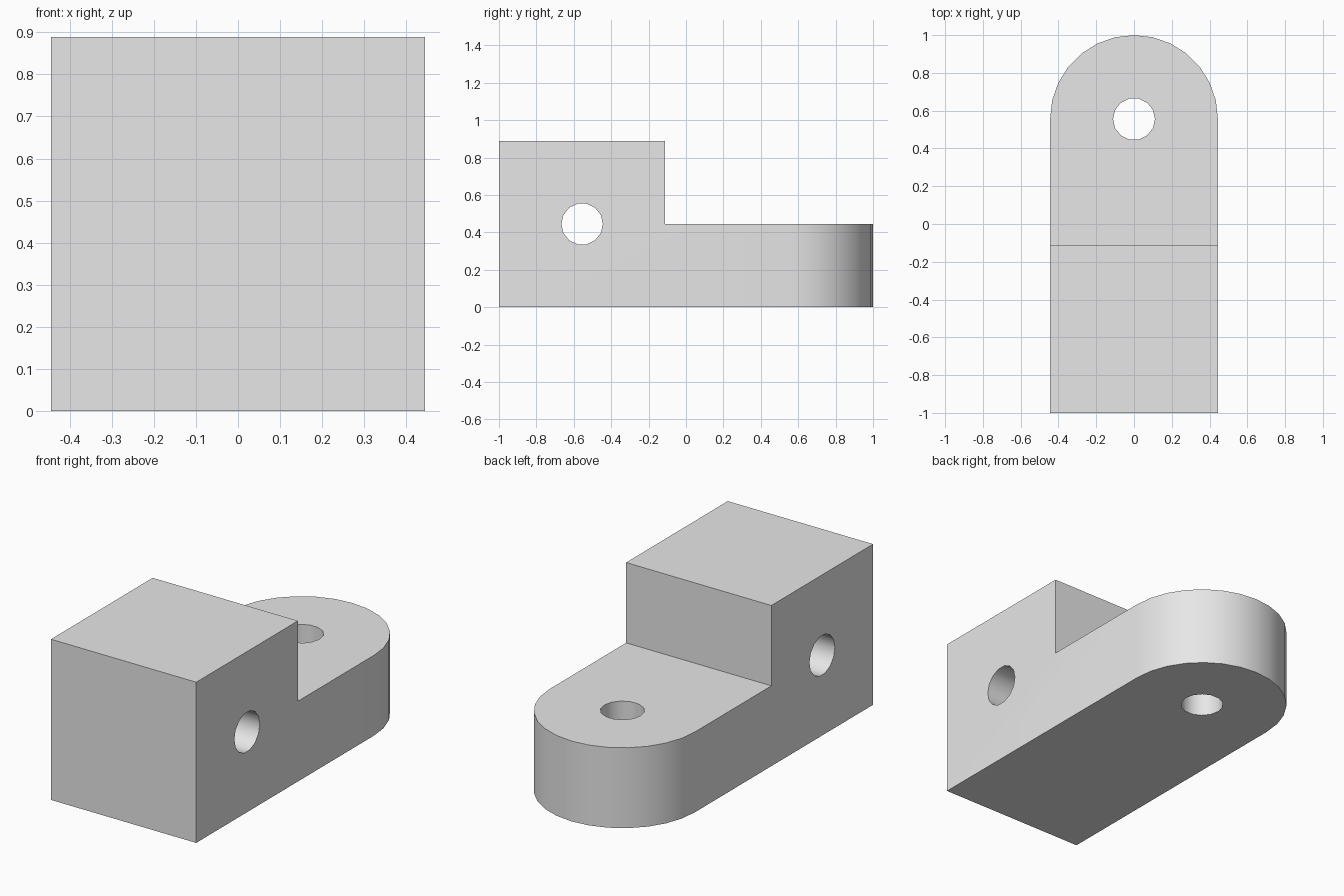
import bpy
import bmesh
from math import pi, sin, cos, radians
from mathutils import Vector

U = 4 / 9            # half width, step height and end radius
HOLE_R = U / 4
END_Y = 1 - U        # centre of the rounded end
STEP_Y = -1 + 2 * U  # back face of the tall block
SEGMENTS = 14

cube = bpy.data.objects.get("Cube")
if cube:
    bpy.data.objects.remove(cube, do_unlink=True)

grey = bpy.data.materials.new("plain_grey")
grey.use_nodes = True
grey.diffuse_color = (0.8, 0.8, 0.8, 1)
grey.node_tree.nodes["Principled BSDF"].inputs["Base Color"].default_value = grey.diffuse_color


def prism(name, points, direction):
    """Extrude a closed outline into a solid object."""
    bm = bmesh.new()
    face = bm.faces.new([bm.verts.new(p) for p in points])
    top = bmesh.ops.extrude_face_region(bm, geom=[face])["geom"]
    bmesh.ops.translate(bm, vec=direction,
                        verts=[g for g in top if isinstance(g, bmesh.types.BMVert)])
    bmesh.ops.recalc_face_normals(bm, faces=bm.faces)
    mesh = bpy.data.meshes.new(name)
    bm.to_mesh(mesh)
    bm.free()
    mesh.materials.append(grey)
    obj = bpy.data.objects.new(name, mesh)
    bpy.context.collection.objects.link(obj)
    return obj


def circle(centre, axis_a, axis_b):
    steps = [2 * pi * i / SEGMENTS for i in range(SEGMENTS)]
    return [Vector(centre) + HOLE_R * (cos(t) * Vector(axis_a) + sin(t) * Vector(axis_b))
            for t in steps]


# Full-height body with a rounded rear end
arc = [(U * cos(pi * i / SEGMENTS), END_Y + U * sin(pi * i / SEGMENTS), 0)
       for i in range(SEGMENTS + 1)]
body = prism("stepped_bracket", [(-U, -1, 0), (U, -1, 0)] + arc, (0, 0, 2 * U))

# Cutters: rear step, vertical hole, sideways hole
X, Y, Z = (1, 0, 0), (0, 1, 0), (0, 0, 1)
step = [(-1, STEP_Y, U), (1, STEP_Y, U), (1, 2, U), (-1, 2, U)]
cutters = [
    prism("step_cutter", step, (0, 0, 1)),
    prism("upright_hole_cutter", circle((0, END_Y, -1), X, Y), (0, 0, 3)),
    prism("side_hole_cutter", circle((-1, -END_Y, U), Y, Z), (2, 0, 0)),
]
bpy.ops.object.select_all(action="DESELECT")
body.select_set(True)
bpy.context.view_layer.objects.active = body
for cutter in cutters:
    cut = body.modifiers.new(cutter.name, "BOOLEAN")
    cut.operation = "DIFFERENCE"
    cut.solver = "EXACT"
    cut.object = cutter
    bpy.ops.object.modifier_apply(modifier=cut.name)
    bpy.data.objects.remove(cutter, do_unlink=True)

# Smooth curved walls, crisp corners
bpy.ops.object.shade_smooth_by_angle(angle=radians(35))
